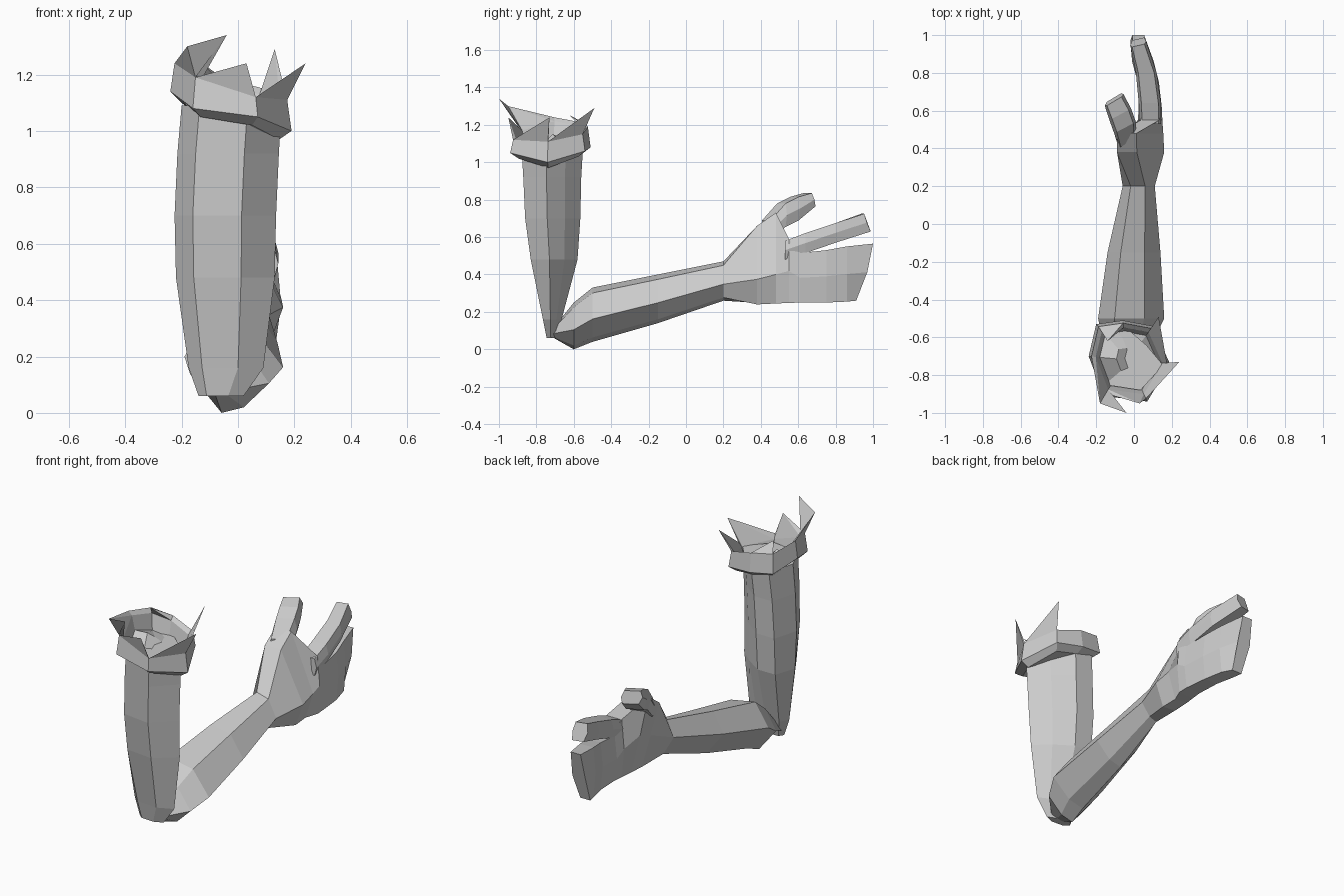
import bpy, bmesh
from mathutils import Vector

if "Cube" in bpy.data.objects:
    bpy.data.objects.remove(bpy.data.objects["Cube"])

GREY = (0.6, 0.6, 0.6, 1)
stone = bpy.data.materials.new("plain grey")
stone.use_nodes = True
stone.diffuse_color = GREY
stone.node_tree.nodes["Principled BSDF"].inputs["Base Color"].default_value = GREY


def finish(name, bm):
    bmesh.ops.recalc_face_normals(bm, faces=bm.faces)
    mesh = bpy.data.meshes.new(name)
    bm.to_mesh(mesh)
    bm.free()
    mesh.materials.append(stone)
    obj = bpy.data.objects.new(name, mesh)
    bpy.context.collection.objects.link(obj)
    return obj


def loft(name, rings):
    """Skin a list of point rings and cap both ends."""
    bm = bmesh.new()
    loops = [[bm.verts.new(p) for p in ring] for ring in rings]
    for low, high in zip(loops, loops[1:]):
        n = len(low)
        for i in range(n):
            j = (i + 1) % n
            bm.faces.new((low[i], low[j], high[j], high[i]))
    bm.faces.new(loops[0])
    bm.faces.new(loops[-1])
    return finish(name, bm)


def along_y(profile, y, x0, x1, z0, z1, slant=0, yaw=0):
    """Fit a unit profile in the x-z box at y; slant bows its top along y, yaw its +x side."""
    return [(x0 + u * (x1 - x0), y + slant * v ** .6 + yaw * u, z0 + v * (z1 - z0))
            for u, v in profile]


def along_z(profile, z, x0, x1, y0, y1):
    return [(x0 + u * (x1 - x0), y0 + v * (y1 - y0), z) for u, v in profile]


# Upper arm
UPPER = [(.18, .08), (.66, 0), (1, .4), (.75, .72), (.45, 1), (.12, 1), (0, .5)]
loft("upper_arm", [along_z(UPPER, *s) for s in (
    (.06, -.14, .02, -.745, -.69),
    (.16, -.175, .09, -.765, -.665),
    (.48, -.22, .13, -.83, -.58),
    (.70, -.225, .135, -.86, -.565),
    (.92, -.215, .145, -.87, -.56),
    (1.09, -.2, .155, -.88, -.55))])

# Forearm running into the palm and the joined fingers
ARM = [(.25, 1), (.7, .9), (1, .42), (.68, .08), (.4, 0), (0, .55)]
PALM = [(0, 1), (.42, 1), (1, .32), (.8, 0), (.45, .02), (.22, .5)]
DIGIT = [(.12, 1), (.88, 1), (1, .5), (.88, 0), (.12, 0), (0, .5)]
forearm = [along_y(ARM, *s) for s in (
    (-.72, -.13, -.01, .068, .1),
    (-.6, -.17, .11, 0, .25),
    (-.5, -.19, .16, .04, .33),
    (-.15, -.14, .14, .14, .4),
    (.2, -.06, .11, .26, .47))]
palm = [along_y(PALM, *s) for s in (
    (.38, -.09, .16, .24, .66),
    (.48, -.09, .155, .245, .73))]
fingers = [along_y(DIGIT, *s) for s in (
    (.55, .02, .15, .248, .59),
    (.61, .025, .148, .25, .515),
    (.75, .02, .132, .25, .53),
    (.86, -.01, .105, .255, .55),
    (.91, -.02, .065, .26, .565, .09))]
loft("forearm_and_hand", forearm + palm + fingers)

# Thumb and index finger
digits = {
    "thumb": [
        (.4, -.08, .01, .58, .69, 0, .06),
        (.48, -.105, .01, .655, .78, 0, .06),
        (.55, -.13, -.015, .69, .815, 0, .06),
        (.64, -.155, -.055, .765, .835, -.02, .06)],
    "index_finger": [
        (.53, .03, .143, .48, .58),
        (.64, .025, .143, .515, .622),
        (.8, .01, .12, .57, .675),
        (.97, -.02, .065, .63, .725, -.035, .02)]}
for name, stations in digits.items():
    loft(name, [along_y(DIGIT, *s) for s in stations])

# Torn cuff: corner x, y, lower z and upper z
CORNERS = [(-.16, -.91, 1.08, 1.19), (.07, -.94, 1.05, 1.12), (.19, -.74, 1, 1.11),
           (.1, -.54, 1.06, 1.15), (-.06, -.51, 1.08, 1.19), (-.2, -.53, 1.1, 1.21),
           (-.24, -.7, 1.14, 1.24)]
MID = Vector((-.03, -.72, 0))


def cuff_ring(scale, height):
    ring = []
    for x, y, low, high in CORNERS:
        p = MID + (Vector((x, y, 0)) - MID) * scale
        p.z = height(low, high)
        ring.append(p)
    return ring


rim = cuff_ring(.93, lambda low, high: high)
inner = cuff_ring(.82, lambda low, high: high - .02)
loft("torn_cuff", [
    cuff_ring(.8, lambda low, high: low - .03),
    cuff_ring(1, lambda low, high: low),
    rim, inner,
    cuff_ring(.72, lambda low, high: low),
    cuff_ring(.3, lambda low, high: low + .01)])


# Ragged shards on the cuff rim
def shard(name, corners, tips):
    """Fan of thin triangles from two rim corners up to one or two tips."""
    a, b = corners
    bm = bmesh.new()
    va, vb, ia, ib = [bm.verts.new(p) for p in (rim[a], rim[b], inner[a], inner[b])]
    peak = bm.verts.new(tips[0])
    for edge in ((va, vb), (vb, ib), (ib, ia), (ia, va)):
        bm.faces.new((*edge, peak))
    if len(tips) > 1:
        hook = bm.verts.new(tips[1])
        bm.faces.new((vb, peak, hook))
        bm.faces.new((ib, hook, peak))
    finish(name, bm)


shard("hooked_shard", (6, 0), [(-.18, -.95, 1.3), (-.04, -1, 1.34)])
shard("front_shard", (0, 1), [(.03, -.95, 1.24)])
shard("side_shard", (1, 2), [(.24, -.73, 1.24)])
shard("back_shard", (2, 3), [(.13, -.49, 1.29)])
shard("low_shard", (4, 5), [(-.14, -.62, 1.25)])
